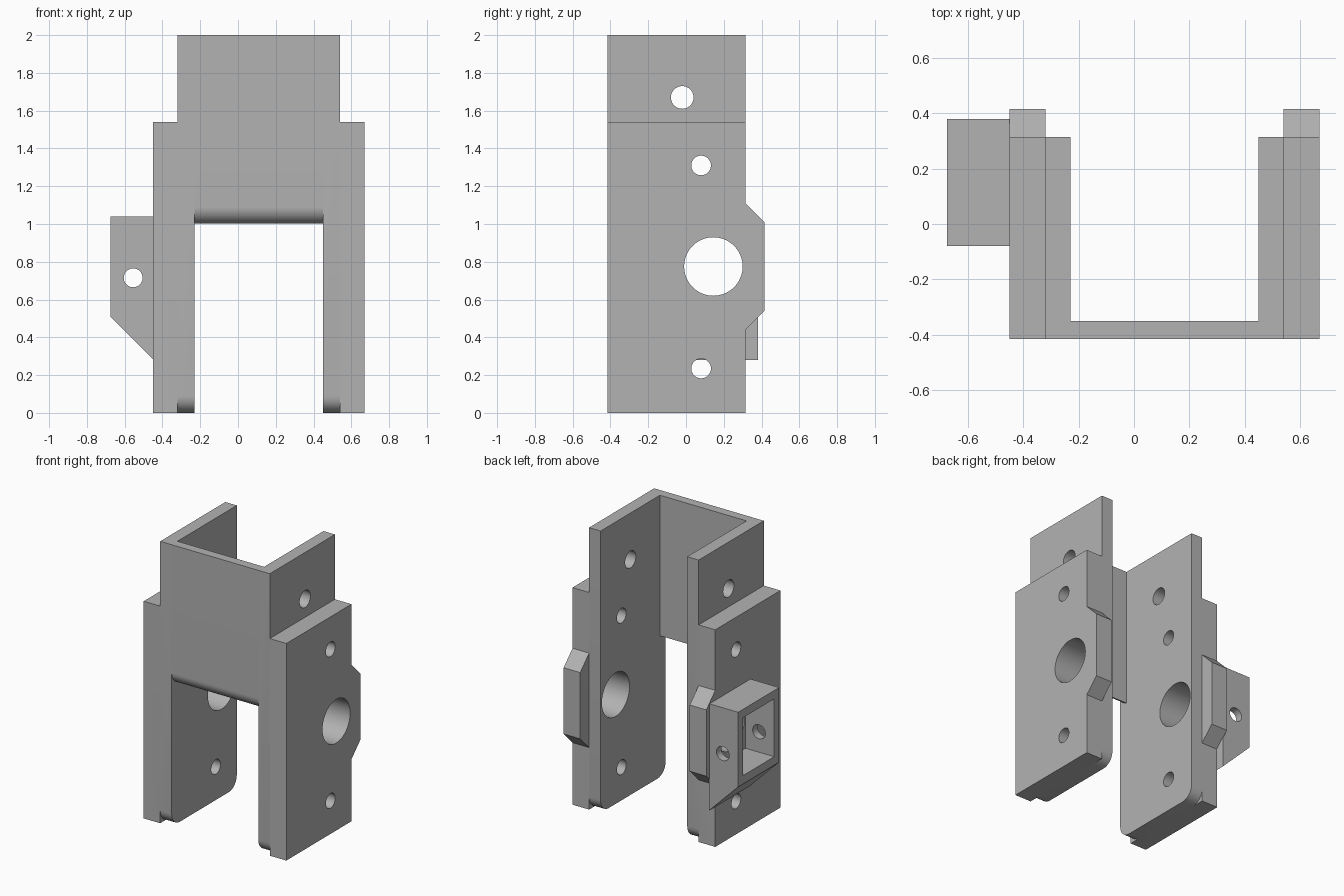
import bpy, bmesh, math
from mathutils import Vector

cube = bpy.data.objects.get("Cube")
if cube:
    bpy.data.objects.remove(cube)

grey = bpy.data.materials.new("plain grey")
grey.use_nodes = True
COLOUR = (0.45, 0.45, 0.45, 1)
grey.diffuse_color = COLOUR
grey.node_tree.nodes["Principled BSDF"].inputs["Base Color"].default_value = COLOUR


def prism(name, points, axis, lo, hi):
    """Extrude a profile along x (points are y, z) or along y (points are x, z)."""
    def place(a, b, d):
        return Vector((d, a, b)) if axis == "x" else Vector((a, d, b))
    bm = bmesh.new()
    face = bm.faces.new([bm.verts.new(place(a, b, lo)) for a, b in points])
    out = bmesh.ops.extrude_face_region(bm, geom=[face])
    verts = [g for g in out["geom"] if isinstance(g, bmesh.types.BMVert)]
    bmesh.ops.translate(bm, verts=verts, vec=place(0, 0, hi - lo))
    bmesh.ops.recalc_face_normals(bm, faces=bm.faces)
    mesh = bpy.data.meshes.new(name)
    bm.to_mesh(mesh)
    bm.free()
    mesh.materials.append(grey)
    ob = bpy.data.objects.new(name, mesh)
    bpy.context.collection.objects.link(ob)
    return ob


def arc(cx, cz, r, start, end, n):
    angles = [math.radians(start + (end - start) * i / n) for i in range(n + 1)]
    return [(cx + r * math.cos(t), cz + r * math.sin(t)) for t in angles]


def circle(cx, cz, r, n=40):
    return arc(cx, cz, r, 0, 360, n)[:-1]


def rect(a0, a1, b0, b1):
    return [(a0, b0), (a1, b0), (a1, b1), (a0, b1)]


def combine(target, others, operation):
    """Apply a boolean with each helper, then remove the helpers."""
    for other in others:
        mod = target.modifiers.new("cut", "BOOLEAN")
        mod.operation, mod.object, mod.solver = operation, other, "EXACT"
    graph = bpy.context.evaluated_depsgraph_get()
    mesh = bpy.data.meshes.new_from_object(target.evaluated_get(graph))
    target.modifiers.clear()
    target.data = mesh
    for other in others:
        bpy.data.objects.remove(other)


FRONT, BACK, LUG = -0.415, 0.315, 0.415
MID = 0.11      # x of the frame's symmetry plane
R = 0.09        # rounding of lower corners

# Front wall with a rounded lower front edge
wall_profile = arc(FRONT + R, 1.0 + R, R, 180, 254, 8) + [(-0.35, 2), (FRONT, 2)]
frame = prism("bracket_frame", wall_profile, "x", MID - 0.35, MID + 0.35)

# Inner and outer side plates, mirrored about the frame's middle
inner = (arc(FRONT + R, R, R, 180, 270, 8) + arc(BACK - R, R, R, 270, 360, 8)
         + [(BACK, 2), (FRONT, 2)])
outer = [(FRONT, 0), (BACK, 0), (BACK, 0.44), (LUG, 0.54), (LUG, 1.01),
         (BACK, 1.11), (BACK, 1.54), (FRONT, 1.54)]
plates = []
for side in (-1, 1):
    for name, profile, near, far in (("inner_plate", inner, 0.34, 0.43),
                                     ("outer_plate", outer, 0.43, 0.56)):
        lo, hi = sorted((MID + side * near, MID + side * far))
        plates.append(prism(name, profile, "x", lo, hi))
combine(frame, plates, "UNION")

# Bolt holes and the large bearing hole, through both sides
holes = [prism("hole_cutter", circle(y, z, r), "x", -1, 1)
         for y, z, r in ((-0.02, 1.67, 0.06), (0.08, 1.31, 0.052),
                         (0.145, 0.775, 0.155), (0.08, 0.235, 0.052))]
combine(frame, holes, "DIFFERENCE")

# Open box on the right side, with a cross hole
box = prism("side_box", rect(-0.675, -0.445, 0.51, 1.04), "y", -0.08, 0.38)
combine(box, [prism("opening_cutter", rect(-0.025, 0.325, 0.57, 0.98), "x", -1, 0),
              prism("cross_hole_cutter", circle(-0.555, 0.715, 0.05), "y", -1, 1)],
        "DIFFERENCE")

# Sloped support below the box
prism("box_support", [(-0.445, 0.28), (-0.445, 0.51), (-0.675, 0.51)], "y", -0.08, 0.38)

# Smooth round surfaces, keep edges sharp
for ob in bpy.context.collection.objects:
    if ob.type == "MESH" and ob.data.materials and ob.data.materials[0] == grey:
        bpy.ops.object.select_all(action="DESELECT")
        ob.select_set(True)
        bpy.context.view_layer.objects.active = ob
        bpy.ops.object.shade_smooth_by_angle(angle=math.radians(30))
